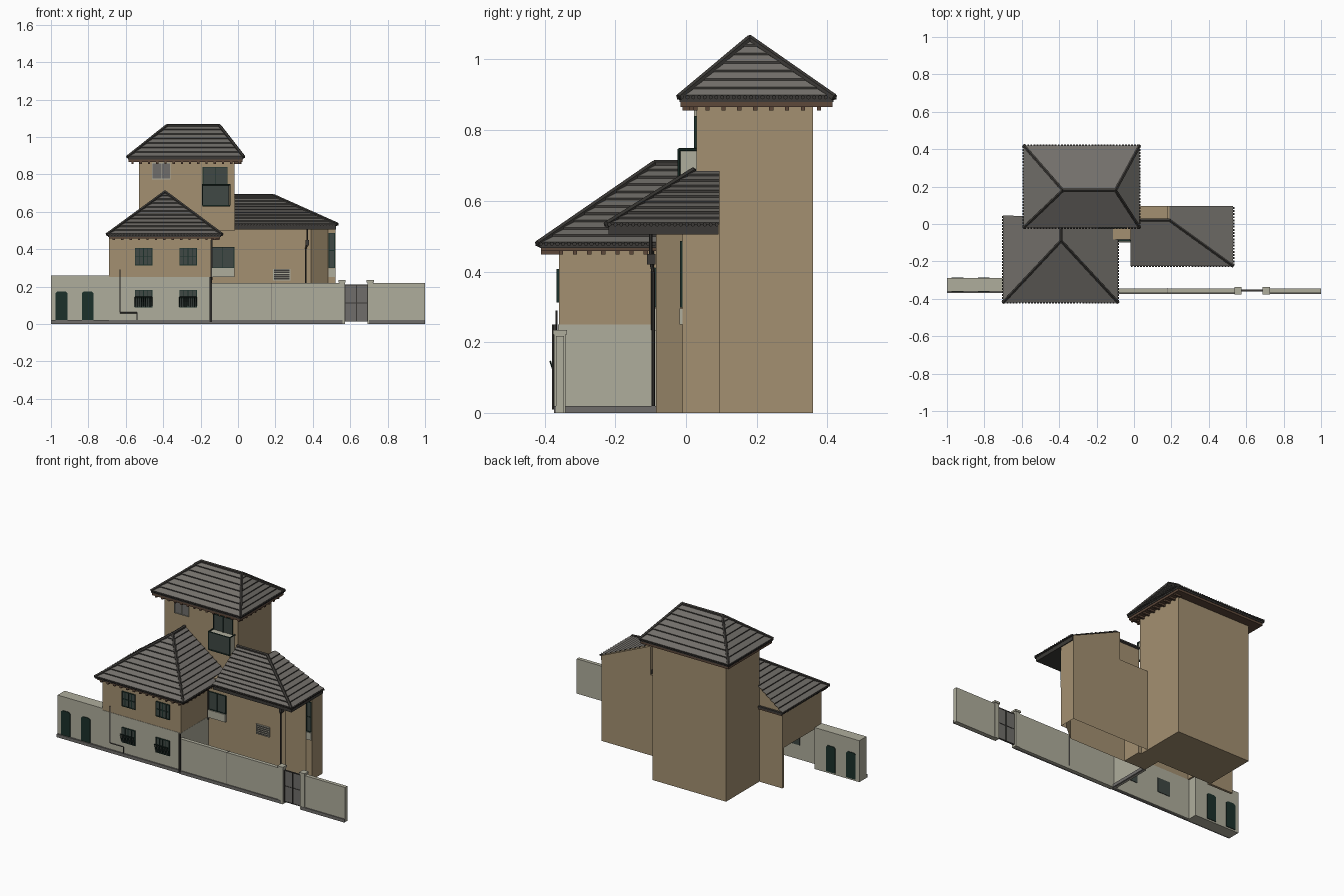
import bpy, bmesh
from mathutils import Vector

cube = bpy.data.objects.get("Cube")
if cube:
    bpy.data.objects.remove(cube, do_unlink=True)


def material(name, *rgb):
    m = bpy.data.materials.new(name)
    m.use_nodes = True
    m.diffuse_color = (*rgb, 1)
    m.node_tree.nodes["Principled BSDF"].inputs["Base Color"].default_value = (*rgb, 1)
    return m


TAN = material("tan plaster", .37, .28, .165)
PALE = material("pale render", .43, .42, .335)
ROOF = material("grey roof tile", .17, .16, .145)
SEAM = material("dark roof edge", .045, .042, .038)
BROWN = material("brown timber", .11, .065, .042)
GREEN = material("dark green paint", .011, .03, .023)
GLASS = material("dull glass", .05, .065, .058)
STONE = material("grey base", .16, .155, .145)


def finish(name, bm, *mats, normals=True):
    if normals:
        bmesh.ops.recalc_face_normals(bm, faces=bm.faces)
    me = bpy.data.meshes.new(name)
    bm.to_mesh(me)
    bm.free()
    for m in mats:
        me.materials.append(m)
    ob = bpy.data.objects.new(name, me)
    bpy.context.collection.objects.link(ob)
    return ob


def add_box(bm, x, y, z):
    v = [bm.verts.new((a, b, c)) for a in x for b in y for c in z]
    for f in ((0, 1, 3, 2), (4, 6, 7, 5), (0, 4, 5, 1), (2, 3, 7, 6), (0, 2, 6, 4), (1, 5, 7, 3)):
        bm.faces.new([v[i] for i in f])


def box(name, mat, x, y, z):
    bm = bmesh.new()
    add_box(bm, x, y, z)
    return finish(name, bm, mat)


def prism(name, mat, pts, lo, hi, axis="z", floor=True):
    """Extrude a flat outline along z (plan) or y (elevation)."""
    put = (lambda p, t: (*p, t)) if axis == "z" else (lambda p, t: (p[0], t, p[1]))
    bm = bmesh.new()
    a = [bm.verts.new(put(p, lo)) for p in pts]
    b = [bm.verts.new(put(p, hi)) for p in pts]
    for i in range(len(a)):
        j = (i + 1) % len(a)
        bm.faces.new((a[i], a[j], b[j], b[i]))
    bm.faces.new(b)
    if floor:
        bm.faces.new(a[::-1])
    return finish(name, bm, mat)


def add_rod(bm, p, q, r, sides=6):
    p, q = Vector(p), Vector(q)
    d = q - p
    made = bmesh.ops.create_cone(bm, cap_ends=True, segments=sides, radius1=r, radius2=r, depth=d.length)["verts"]
    bmesh.ops.rotate(bm, verts=made, matrix=d.to_track_quat("Z", "Y").to_matrix())
    bmesh.ops.translate(bm, verts=made, vec=(p + q) / 2)


def rods(name, mat, path, r):
    bm = bmesh.new()
    for p, q in zip(path, path[1:]):
        add_rod(bm, p, q, r)
    return finish(name, bm, mat)


def roof(name, slopes, caps, rows):
    """Stepped tile courses, round tile ends on the eaves, and hip and ridge caps."""
    tiles, ends, ridges = bmesh.new(), bmesh.new(), bmesh.new()
    lift = Vector((0, 0, .006))
    for slope in slopes:
        A, B, b, a = map(Vector, slope)
        for i in range(rows):
            s, t = i / rows, (i + 1) / rows
            l0, r0, r1, l1 = A.lerp(a, s), B.lerp(b, s), B.lerp(b, t), A.lerp(a, t)
            for quad, k in (((l0 + lift, r0 + lift, r1, l1), 0), ((l0, r0, r0 + lift, l0 + lift), 1)):
                if (quad[2] - quad[3]).length < .0001:
                    quad = quad[:3]
                tiles.faces.new([tiles.verts.new(p) for p in quad]).material_index = k
        out = (B - A).cross(Vector((0, 0, 1))).normalized() * .006
        n = int((B - A).length / .016)
        for i in range(n):
            p = A.lerp(B, (i + .5) / n)
            add_rod(ends, p - out, p + out, .006)
    for p, q in caps:
        add_rod(ridges, p, q, .010)
    finish(name + "_tiles", tiles, ROOF, SEAM, normals=False)
    finish(name + "_tile_ends", ends, SEAM)
    finish(name + "_ridge_caps", ridges, SEAM)


def window(name, x, z, y, cols, rows, frame=GREEN, pane=GLASS, back=None):
    box(name + "_pane", pane, x, (y - .003, y + .002 if back is None else back), z)
    bm = bmesh.new()
    w = .004
    for i in range(cols + 1):
        c = x[0] + (x[1] - x[0]) * i / cols
        add_box(bm, (c - w / 2, c + w / 2), (y - .007, y), z)
    for i in range(rows + 1):
        c = z[0] + (z[1] - z[0]) * i / rows
        add_box(bm, (x[0] - w / 2, x[1] + w / 2), (y - .0065, y), (c - w / 2, c + w / 2))
    finish(name + "_frame", bm, frame)


# Tower and its hipped roof
box("tower", TAN, (-.53, -.02), (.03, .36), (0, .87))
box("tower_soffit", BROWN, (-.585, .025), (-.015, .415), (.866, .88))
box("tower_fascia", SEAM, (-.588, .028), (-.018, .418), (.88, .894))
sw, se, ne, nw = (-.59, -.02, .893), (.03, -.02, .893), (.03, .42, .893), (-.59, .42, .893)
rw, re = (-.38, .18, 1.06), (-.10, .18, 1.06)
roof("tower_roof", [(sw, se, re, rw), (se, ne, re, re), (ne, nw, rw, re), (nw, sw, rw, rw)],
     [(sw, rw), (nw, rw), (se, re), (ne, re), (rw, re)], 7)

# Front wing: upper walls, open below on the west side
box("front_wing_front_wall", TAN, (-.69, -.145), (-.36, -.345), (.25, .47))
box("front_wing_west_wall", TAN, (-.69, -.68), (-.36, .03), (.25, .47))
box("front_wing_east_wall", TAN, (-.16, -.145), (-.36, .03), (.25, .47))
prism("front_wing_back_wall", TAN, [(-.69, 0), (-.52, 0), (-.52, .60), (-.69, .475)], .015, .03, "y")
box("front_wing_lower_wall", PALE, (-.69, -.145), (-.362, -.345), (0, .25))
box("front_wing_lower_side", PALE, (-.16, -.144), (-.361, -.085), (0, .25))
box("front_wing_soffit", BROWN, (-.69, -.095), (-.41, .04), (.458, .466))
box("front_wing_fascia", SEAM, (-.695, -.09), (-.415, .043), (.466, .479))
sw, se, ne, nw = (-.70, -.42, .478), (-.085, -.42, .478), (-.085, .03, .478), (-.70, .045, .478)
top, back = (-.39, -.09, .705), (-.39, .04, .705)
roof("front_wing_roof", [(sw, se, top, top), (se, ne, back, top), (nw, sw, top, back)],
     [(sw, top), (se, top), (top, back)], 11)

# Side wing with a stepped corner
prism("side_wing", TAN, [(-.02, -.085), (.39, -.085), (.48, -.01), (.52, -.01), (.52, .095), (-.02, .095)],
      0, .505, floor=False)
box("link_block", TAN, (-.15, 0), (-.084, .04), (0, .5))
prism("side_wing_eaves", SEAM, [(-.02, -.22), (.525, -.22), (.525, .092), (.18, .092), (.18, .018), (-.02, .018)],
      .505, .535)
prism("side_wing_back_wall", TAN, [(.18, .5), (.52, .5), (.52, .535), (.19, .68), (.18, .68)], .015, .095, "y")
box("side_wing_ridge_wall", TAN, (-.02, .185), (.01, .02), (.5, .68))
bm = bmesh.new()
bm.faces.new([bm.verts.new(p) for p in ((-.019, -.22, .53), (-.019, .018, .68), (-.019, .018, .53))])
finish("side_wing_gable", bm, TAN)
sw, se, ne = (-.02, -.225, .533), (.53, -.225, .533), (.53, .095, .533)
rw, re, rb = (-.02, .02, .685), (.19, .02, .685), (.19, .095, .685)
roof("side_wing_roof", [(sw, se, re, rw), (se, ne, rb, re)], [(se, re), (rw, re)], 10)

# Rafter tails under the eaves
bm = bmesh.new()
for i in range(13):
    x = -.67 + i * .045
    add_box(bm, (x, x + .012), (-.41, -.355), (.448, .46))
for i in range(9):
    y = -.36 + i * .04
    add_box(bm, (-.15, -.10), (y, y + .012), (.448, .46))
    y = .01 + i * .045
    add_box(bm, (-.022, .02), (y, y + .012), (.855, .868))
for i in range(14):
    x = -.57 + i * .044
    add_box(bm, (x, x + .012), (-.01, .032), (.855, .868))
finish("rafter_tails", bm, BROWN)

# Boundary walls, doors and base course
box("left_boundary_wall", PALE, (-1, -.69), (-.36, -.29), (0, .26))
box("right_boundary_wall_inner", PALE, (-.145, .56), (-.368, -.345), (0, .218))
box("right_boundary_wall_outer", PALE, (.70, 1), (-.368, -.345), (0, .218))
box("wall_joint", STONE, (.178, .182), (-.370, -.343), (.02, .22))
box("base_course_left", STONE, (-1, -.145), (-.370, -.35), (0, .02))
box("base_course_middle", STONE, (-.145, .56), (-.374, -.36), (0, .02))
box("base_course_right", STONE, (.70, 1), (-.374, -.36), (0, .02))
box("base_course_side", STONE, (-.15, -.138), (-.36, -.085), (0, .02))
for i, x in enumerate((-.975, -.835)):
    w = .063
    prism(f"garden_door_{i + 1}", GREEN, [(x, .01), (x + w, .01), (x + w, .165), (x + w - .01, .174),
          (x + .01, .174), (x, .165)], -.364, -.286, "y")

# Gate between two capped posts
for side, x in (("left", .557), ("right", .707)):
    box(f"gate_post_{side}", PALE, (x - .015, x + .015), (-.373, -.341), (0, .222))
    box(f"gate_post_cap_{side}", PALE, (x - .019, x + .019), (-.377, -.337), (.222, .234))
box("gate_panels", STONE, (.572, .692), (-.359, -.353), (.012, .208))
bm = bmesh.new()
for x in (.573, .630, .634, .689):
    add_box(bm, (x, x + .003), (-.362, -.35), (.012, .21))
for z in (.012, .11, .206):
    add_box(bm, (.573, .692), (-.361, -.351), (z, z + .004))
finish("gate_frame", bm, SEAM)

# Front windows, the lower pair with projecting grilles
for side, x in (("right", (-.55, -.46)), ("left", (-.312, -.222))):
    window(f"upper_window_{side}", x, (.315, .405), -.36, 4, 2)
    window(f"lower_window_{side}", x, (.09, .18), -.362, 4, 2, back=-.342)
    bm = bmesh.new()
    for i in range(9):
        c = x[0] + (x[1] - x[0]) * i / 8
        add_rod(bm, (c, -.366, .09), (c, -.384, .145), .0022, 4)
    add_rod(bm, (x[0], -.384, .145), (x[1], -.384, .145), .003, 4)
    finish(f"lower_grille_{side}", bm, GREEN)

# Tower windows and balcony
window("tower_small_window", (-.458, -.362), (.775, .86), .03, 2, 1, PALE, STONE)
window("tower_large_window", (-.187, -.057), (.63, .838), .03, 2, 2)
box("balcony_sides", PALE, (-.187, -.047), (-.016, .03), (.635, .742))
box("balcony_front", GLASS, (-.187, -.047), (-.019, -.015), (.635, .742))
rods("balcony_rail", GREEN, [(-.19, .03, .745), (-.19, -.02, .745), (-.043, -.02, .745), (-.043, .03, .745)], .004)
rods("balcony_posts", GREEN, [(-.19, -.02, .745), (-.19, -.02, .633), (-.043, -.02, .633), (-.043, -.02, .745)], .004)

# Link window, vent and corner window
window("link_window", (-.14, -.022), (.30, .41), -.086, 2, 1)
box("link_window_apron", PALE, (-.143, -.02), (-.098, -.084), (.25, .298))
window("side_wing_vent", (.19, .278), (.235, .293), -.085, 1, 5, PALE, SEAM)
window("corner_window", (.486, .516), (.30, .485), -.01, 1, 2)
box("corner_window_sill", PALE, (.484, .518), (-.018, -.008), (.25, .296))

# Pipes
rods("side_wing_downpipe", SEAM, [(.37, -.10, .505), (.37, -.10, .43), (.362, -.093, .40), (.362, -.093, .02)], .005)
box("downpipe_hopper", SEAM, (.36, .38), (-.11, -.086), (.42, .45))
rods("corner_downpipe", SEAM, [(-.145, -.372, .01), (-.145, -.372, .25)], .007)
rods("upper_corner_downpipe", SEAM, [(-.14, -.095, .235), (-.14, -.095, .46)], .004)
rods("wall_pipe", SEAM, [(-.632, -.366, .29), (-.632, -.366, .06), (-.54, -.366, .06), (-.54, -.366, .01)], .003)
